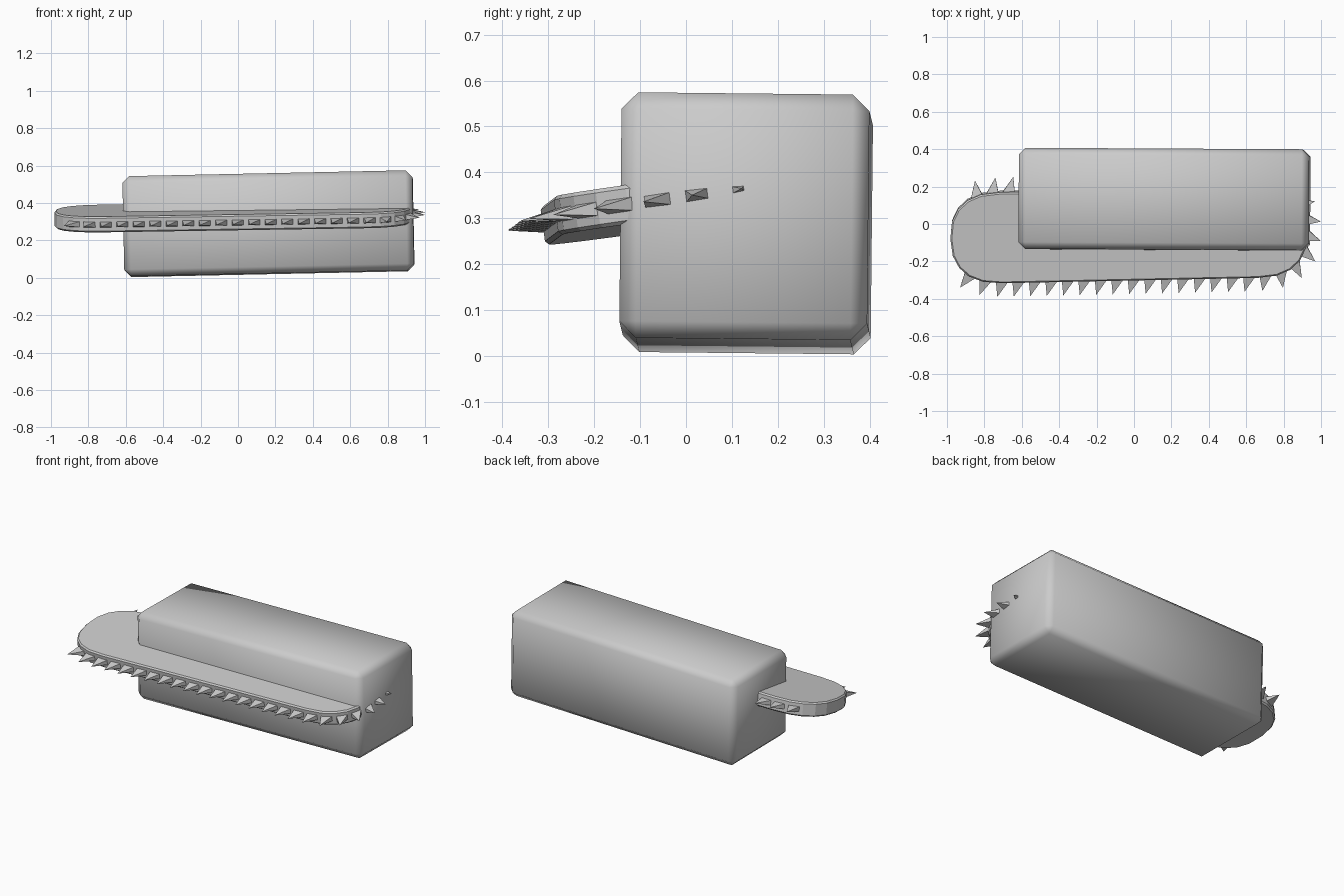
import bpy, bmesh, math
from mathutils import Vector

if "Cube" in bpy.data.objects:
    bpy.data.objects.remove(bpy.data.objects["Cube"])

BLADE_LOC = (-0.027, -0.055, 0.328)
BLADE_ROT = tuple(math.radians(a) for a in (7.8, -0.9, 1.2))
HALF_L, HALF_W, THICK = 0.955, 0.245, 0.085


def add_object(name, bm, loc, rot):
    bmesh.ops.recalc_face_normals(bm, faces=bm.faces)
    me = bpy.data.meshes.new(name)
    bm.to_mesh(me)
    bm.free()
    ob = bpy.data.objects.new(name, me)
    bpy.context.collection.objects.link(ob)
    ob.location, ob.rotation_euler = loc, rot
    return ob


def spow(v, p):
    return math.copysign(abs(v) ** p, v)


def outline(segs=10):
    """Long rounded outline with squarish ends, counter-clockwise."""
    pts, e, a = [], 2 / 2.4, 0.27
    for side, start in ((1, -90), (-1, 90)):
        for i in range(segs + 1):
            t = math.radians(start + 180 * i / segs)
            pts.append(Vector((side * (HALF_L - a) + a * spow(math.cos(t), e),
                               HALF_W * spow(math.sin(t), e), 0)))
    return pts


# housing block
bm = bmesh.new()
bmesh.ops.create_cube(bm, size=1)
bmesh.ops.scale(bm, vec=(1.55, 0.54, 0.535), verts=bm.verts)
bmesh.ops.bevel(bm, geom=bm.edges[:], offset=0.036, segments=1,
                profile=0.5, affect='EDGES')
for f in bm.faces:
    f.smooth = True
housing = add_object("housing", bm, (0.163, 0.131, 0.289),
                     tuple(math.radians(a) for a in (-0.6, -1.2, -0.3)))

# blade plate
rim = outline()
bm = bmesh.new()
face = bm.faces.new([bm.verts.new(p - Vector((0, 0, THICK / 2))) for p in rim])
res = bmesh.ops.extrude_face_region(bm, geom=[face])
bmesh.ops.translate(bm, vec=(0, 0, THICK),
                    verts=[v for v in res['geom'] if isinstance(v, bmesh.types.BMVert)])
plate = add_object("blade_plate", bm, BLADE_LOC, BLADE_ROT)
bev = plate.modifiers.new("rim_bevel", 'BEVEL')
bev.width, bev.segments, bev.limit_method = 0.008, 1, 'ANGLE'
bev.angle_limit = math.radians(50)

# saw teeth around the rim, leaving the left end bare
bm = bmesh.new()
loop = rim + [rim[0]]
lengths = [(b - a).length for a, b in zip(loop, loop[1:])]
total = sum(lengths)
count = round(total / 0.089)
for k in range(count):
    d = (k + 0.5) * total / count
    i = 0
    while d > lengths[i]:
        d -= lengths[i]
        i += 1
    along = (loop[i + 1] - loop[i]).normalized()
    p = loop[i] + along * d
    out = Vector((along.y, -along.x, 0))
    if p.x < -HALF_L + 0.07:
        continue
    up = Vector((0, 0, 0.017))
    base = p - out * 0.012
    w = along * 0.036
    tip = bm.verts.new(p + out * 0.078 - along * 0.03)
    ring = [bm.verts.new(base + s * w + t * up)
            for s, t in ((-1, -1), (1, -1), (1, 1), (-1, 1))]
    bm.faces.new(ring)
    for j in range(4):
        bm.faces.new((ring[j], ring[(j + 1) % 4], tip))
add_object("saw_teeth", bm, BLADE_LOC, BLADE_ROT)
